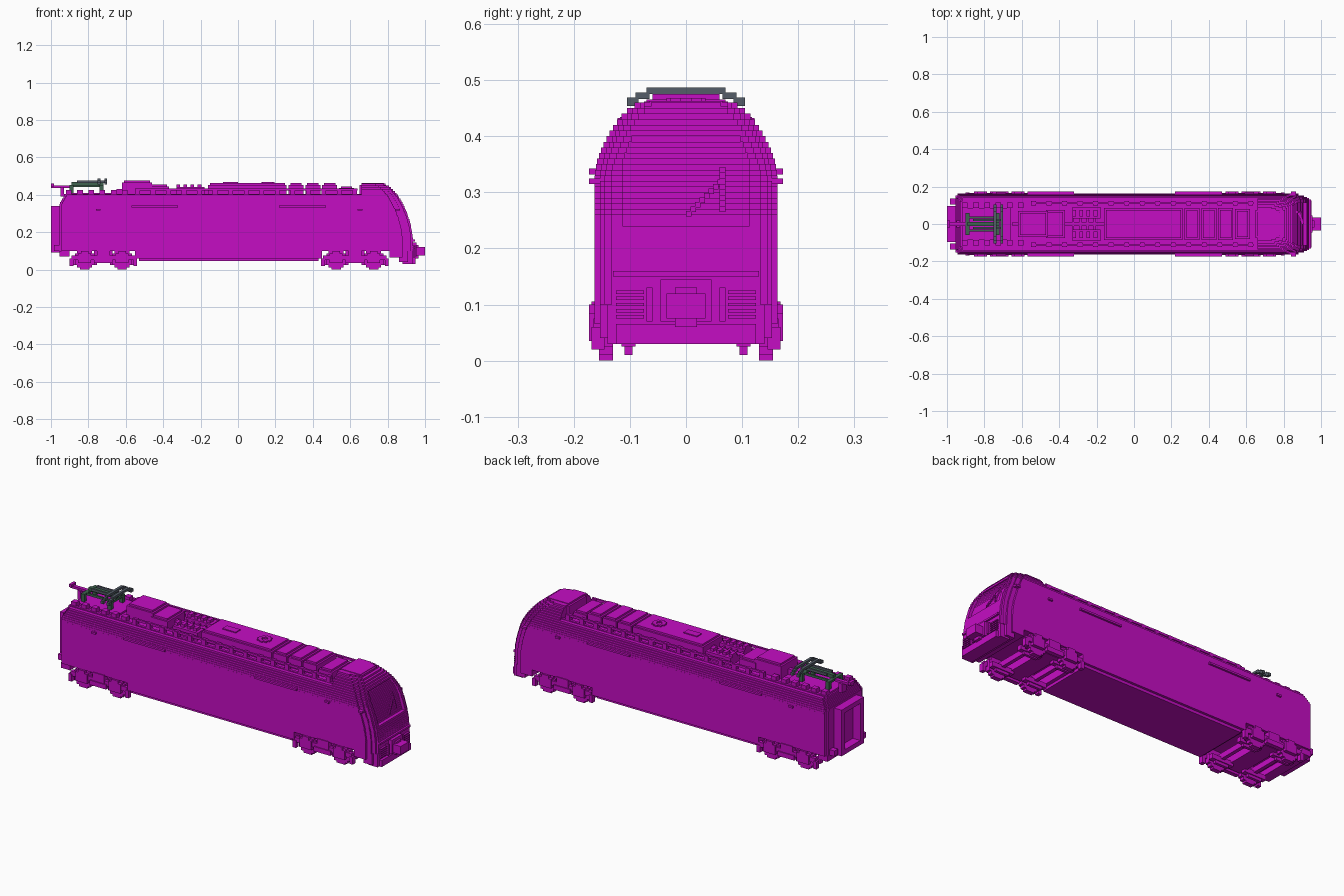
import bpy, bmesh
from math import sin, cos, tau

cube = bpy.data.objects.get("Cube")
if cube:
    bpy.data.objects.remove(cube, do_unlink=True)


def make_material(name, red, green, blue):
    material = bpy.data.materials.new(name)
    material.use_nodes = True
    colour = (red, green, blue, 1)
    material.diffuse_color = colour
    material.node_tree.nodes["Principled BSDF"].inputs["Base Color"].default_value = colour
    return material


magenta = make_material("magenta", red=.56, green=.004, blue=.55)
slate = make_material("slate_grey", red=.09, green=.11, blue=.14)
dark_green = make_material("dark_green", red=.05, green=.13, blue=.08)

STEP = .01
SIDE = .163
SILL = .1
DECK = .4
REAR = -.955
NOSE = .935
SKIN = SIDE - STEP
OUTER = SIDE + STEP
parts = []


class Part:
    """Collects blocks into one flat-shaded object."""

    def __init__(self, name, material=magenta):
        self.name, self.material, self.bm = name, material, bmesh.new()
        parts.append(self)

    def block(self, start, end, right, left, bottom, top):
        for vert in bmesh.ops.create_cube(self.bm)["verts"]:
            vert.co.x = start if vert.co.x < 0 else end
            vert.co.y = right if vert.co.y < 0 else left
            vert.co.z = bottom if vert.co.z < 0 else top

    def wide(self, start, end, half, bottom, top):
        self.block(start, end, -half, half, bottom, top)

    def pair(self, start, end, inner, outer, bottom, top):
        self.block(start, end, inner, outer, bottom, top)
        self.block(start, end, -outer, -inner, bottom, top)

    def pair_at(self, centre, reach, inner, outer, bottom, top):
        self.pair(centre - reach, centre + reach, inner, outer, bottom, top)

    def finish(self):
        mesh = bpy.data.meshes.new(self.name)
        self.bm.to_mesh(mesh)
        self.bm.free()
        mesh.materials.append(self.material)
        obj = bpy.data.objects.new(self.name, mesh)
        bpy.context.scene.collection.objects.link(obj)


def spaced(first, gap, count):
    return [first + gap * i for i in range(count)]


def half_width(z):
    t = max(0, (z - .33) / .13)
    return .08 + .083 * max(0, 1 - t ** 1.5) ** .67


def nose_end(z):
    t = max(0, (z - .15) / .31)
    return .77 + .165 * max(0, 1 - t ** 1.7) ** .6


# Car body: stacked layers with stepped nose corners and a sunken windscreen
body = Part("body")
for z in spaced(SILL, STEP, count=36):
    middle, top = z + STEP / 2, z + STEP
    half, nose = half_width(middle), nose_end(middle)
    start = .66
    if middle < DECK:
        start = REAR + max(0, middle - .35) * .6
        body.wide(start, start + STEP * 2, half - STEP * 2, z, top)
        start += STEP
    body.wide(start, nose - .055, half, z, top)
    body.wide(nose - .06, nose - .03, half - STEP, z, top)
    inset, rim, tip = nose - .035, nose - STEP, half - .03
    if .245 < middle < DECK:
        glass = min(.113, half - .045)
        body.wide(inset, nose - .016, glass, z, top)
        body.pair(inset, rim, glass, half - .018, z, top)
        body.pair(rim, nose, glass, tip, z, top)
    else:
        body.wide(inset, rim, half - .018, z, top)
        body.wide(rim, nose, tip, z, top)

# Underframe between the bogies and at the rear
under = Part("underframe")
under.wide(start=-.55, end=.45, half=SIDE, bottom=.06, top=SILL)
under.wide(start=-.53, end=.43, half=.15, bottom=.045, top=SILL)
under.wide(start=REAR, end=-.9, half=SKIN, bottom=.07, top=SILL)

# Nose skirt, bumper and grilles
skirt = Part("nose_skirt")
skirt.wide(start=.81, end=.88, half=SIDE, bottom=.065, top=SILL)
skirt.wide(start=.86, end=.91, half=SKIN, bottom=.04, top=SILL)
skirt.wide(start=.88, end=NOSE, half=.14, bottom=.03, top=SILL)
skirt.wide(start=.9, end=.95, half=.125, bottom=.03, top=.065)
skirt.wide(start=.9, end=NOSE + STEP, half=.13, bottom=.15, top=.16)
skirt.pair(start=.9, end=.95, inner=.06, outer=.07, bottom=.07, top=.13)
for z in spaced(.075, gap=.011, count=5):
    skirt.pair(start=.9, end=NOSE + STEP, inner=.075, outer=.125, bottom=z, top=z + .006)

# Front coupler
coupler = Part("front_coupler")
coupler.wide(start=.9, end=.955, half=.045, bottom=.07, top=.145)
coupler.wide(start=.9, end=.965, half=.02, bottom=.06, top=.13)
coupler.wide(start=.9, end=1, half=.035, bottom=.075, top=.12)

# Windscreen wiper: stepped arm and upright blade
wiper = Part("wiper")
for i in range(8):
    for y, z in ((i * STEP * .8, .257 + i * STEP * .8), (.06, .265 + i * STEP)):
        front = nose_end(z) - STEP
        wiper.block(front - STEP, front, right=y, left=y + STEP, bottom=z, top=z + STEP)

# Gangway frame and buffers on the rear end
gangway = Part("rear_gangway")
gangway.pair(start=-1, end=REAR + STEP, inner=.065, outer=.095, bottom=.09, top=.34)
for z in (.09, .315):
    gangway.wide(start=-1, end=REAR + STEP, half=.09, bottom=z, top=z + .025)
gangway.pair(start=-.985, end=REAR, inner=.105, outer=.135, bottom=SILL, top=.13)

# Side vents and marker lamps
vents = Part("side_vents")
for x in (-.57, .22):
    vents.pair(start=x, end=x + .25, inner=SKIN, outer=OUTER, bottom=.332, top=.342)
for x in (-.76, .64, .84):
    vents.pair(start=x, end=x + .025, inner=SKIN, outer=OUTER, bottom=.315, top=.325)

# Bogies: frames, axle boxes, brake shoes and block-built wheels
for name, centre in (("rear_bogie", -.72), ("front_bogie", .625)):
    bogie = Part(name)
    bogie.pair_at(centre, reach=.17, inner=.145, outer=.165, bottom=.05, top=.075)
    bogie.pair_at(centre, reach=.05, inner=.15, outer=OUTER, bottom=.035, top=.06)
    bogie.pair_at(centre, reach=.035, inner=.14, outer=.168, bottom=.06, top=.105)
    bogie.wide(start=centre - .05, end=centre + .05, half=.14, bottom=.04, top=.11)
    for axle, end in ((centre - .1, centre - .17), (centre + .1, centre + .17)):
        bogie.wide(start=axle - STEP, end=axle + STEP, half=.14, bottom=.04, top=.07)
        bogie.pair_at(axle, reach=.035, inner=.15, outer=OUTER, bottom=.035, top=.085)
        bogie.pair_at(axle, reach=.02, inner=.15, outer=OUTER, bottom=.08, top=SILL)
        bogie.pair_at(end, reach=STEP, inner=.145, outer=.168, bottom=.02, top=.06)
        bogie.pair_at(axle, reach=.065, inner=.09, outer=.115, bottom=.025, top=.05)
        bogie.pair_at(axle, reach=.04, inner=.095, outer=.11, bottom=STEP, top=.03)
        for reach, rise in ((.025, .055), (.04, .045), (.052, .03)):
            bogie.pair_at(axle, reach, inner=.13, outer=.155, bottom=.055 - rise, top=.055 + rise)

# Roof edge rails on spaced posts
rails = Part("roof_rails")
rails.pair(start=-.93, end=.67, inner=.108, outer=.122, bottom=DECK - STEP, top=DECK + STEP / 2)
rails.pair(start=-.55, end=.64, inner=.108, outer=.118, bottom=.422, top=.434)
for x in spaced(-.55, gap=.083, count=15):
    rails.pair(start=x, end=x + .025, inner=.1, outer=.122, bottom=DECK, top=.432)
for x in spaced(-.92, gap=.06, count=6):
    rails.pair(start=x, end=x + .03, inner=.085, outer=.115, bottom=DECK, top=.425)

# Roof equipment: stepped housings, ducts, insulator stacks and a fan ring
roof = Part("roof_equipment")


def housing(start, end, half, top):
    roof.wide(start, end, half, DECK - STEP, top - STEP)
    roof.wide(start + STEP, end - STEP, half - STEP, DECK, top)


housing(start=-.16, end=.26, half=.085, top=.462)
for x in spaced(.27, gap=.09, count=3):
    housing(start=x, end=x + .08, half=.085, top=.462)
housing(start=.54, end=.62, half=.08, top=.445)
housing(start=.65, end=.79, half=.075, top=.463)
housing(start=-.62, end=-.46, half=.07, top=.475)
housing(start=-.47, end=-.37, half=.075, top=.455)
roof.pair(start=-.33, end=-.18, inner=.03, outer=.09, bottom=DECK, top=.44)
for x in spaced(-.33, gap=.038, count=4):
    roof.pair(start=x, end=x + .02, inner=.04, outer=.075, bottom=.43, top=.455)
    roof.wide(start=x, end=x + STEP, half=.04, bottom=DECK, top=.43)
roof.wide(start=-.65, end=-.16, half=STEP, bottom=DECK, top=.43)
roof.wide(start=-.08, end=0, half=.02, bottom=.45, top=.467)
for angle in spaced(0, gap=tau / 8, count=8):
    x, y = .16 + .025 * cos(angle), .025 * sin(angle)
    roof.block(x - STEP, x + STEP, y - STEP, y + STEP, bottom=.45, top=.468)
roof.wide(start=-.92, end=-.66, half=.085, bottom=DECK - STEP, top=DECK + STEP)

# High-voltage lead over the rear end
lead = Part("rear_lead")
lead.wide(start=-1, end=-.9, half=STEP, bottom=.437, top=.449)
lead.wide(start=-1, end=-.985, half=.02, bottom=.445, top=.46)
lead.wide(start=-.95, end=-.93, half=.02, bottom=DECK - STEP, top=.44)

# Pantograph: insulators, base frame, folded arms and collector head
base = Part("pantograph_base", dark_green)
for x in (-.9, -.74):
    base.pair(start=x, end=x + .02, inner=.04, outer=.06, bottom=DECK, top=.445)
    base.wide(start=x, end=x + .02, half=.06, bottom=.44, top=.452)
base.pair(start=-.9, end=-.72, inner=.03, outer=.04, bottom=.44, top=.452)
base.wide(start=-.89, end=-.72, half=STEP, bottom=.45, top=.468)
head = Part("pantograph_head", slate)
head.pair(start=-.86, end=-.71, inner=.016, outer=.026, bottom=.462, top=.475)
for x in (-.75, -.715):
    bar = x + STEP * 1.5
    head.wide(start=x, end=bar, half=.07, bottom=.475, top=.487)
    head.pair(start=x, end=bar, inner=.065, outer=.09, bottom=.466, top=.478)
    head.pair(start=x, end=bar, inner=.085, outer=.105, bottom=.454, top=.469)

for part in parts:
    part.finish()
